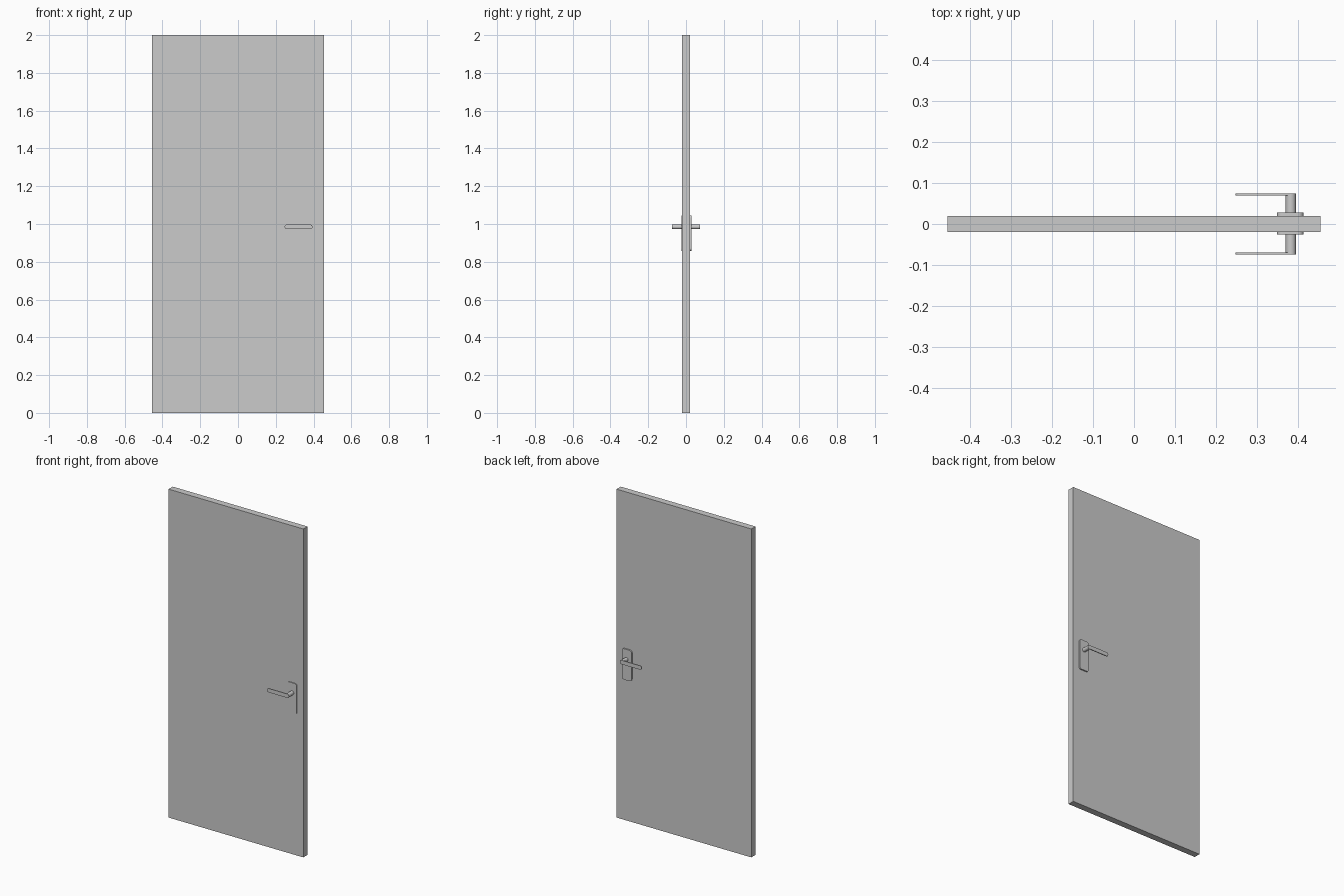
import bpy, bmesh, math
from mathutils import Vector

if "Cube" in bpy.data.objects:
    bpy.data.objects.remove(bpy.data.objects["Cube"])

HANDLE_X, HANDLE_Z = 0.382, 0.985


def finish(name, bm, smooth=True):
    bmesh.ops.recalc_face_normals(bm, faces=bm.faces)
    mesh = bpy.data.meshes.new(name)
    bm.to_mesh(mesh)
    bm.free()
    ob = bpy.data.objects.new(name, mesh)
    bpy.context.collection.objects.link(ob)
    if smooth:
        bpy.ops.object.select_all(action='DESELECT')
        ob.select_set(True)
        bpy.context.view_layer.objects.active = ob
        bpy.ops.object.shade_smooth_by_angle(angle=math.radians(35))
    return ob


def rounded_slab(name, x0, x1, z0, z1, y0, y1, r, steps=8):
    """Rounded rectangle in the xz plane, extruded from y0 to y1."""
    bm = bmesh.new()
    corners = [(x1 - r, z1 - r), (x0 + r, z1 - r), (x0 + r, z0 + r), (x1 - r, z0 + r)]
    verts = []
    for k, (cx, cz) in enumerate(corners):
        for i in range(steps + 1):
            a = math.pi / 2 * (k + i / steps)
            verts.append(bm.verts.new((cx + r * math.cos(a), y0, cz + r * math.sin(a))))
    face = bm.faces.new(verts)
    ext = bmesh.ops.extrude_face_region(bm, geom=[face])
    moved = [g for g in ext['geom'] if isinstance(g, bmesh.types.BMVert)]
    bmesh.ops.translate(bm, verts=moved, vec=Vector((0, y1 - y0, 0)))
    bmesh.ops.remove_doubles(bm, verts=bm.verts, dist=1e-5)
    return finish(name, bm)


# door leaf
bm = bmesh.new()
bmesh.ops.create_cube(bm, size=1)
for v in bm.verts:
    v.co = (v.co.x * 0.908, v.co.y * 0.04, v.co.z * 2 + 1)
finish("door_leaf", bm, smooth=False)

# handle set on each face; the rear plate stands slightly prouder
for side, s, plate_y in (("front", -1, 0.025), ("back", 1, 0.028)):
    # backplate
    rounded_slab(side + "_backplate", 0.348, 0.413, 0.858, 1.046,
                 s * 0.019, s * plate_y, 0.014)
    # spindle neck
    rounded_slab(side + "_handle_neck", HANDLE_X - 0.0125, HANDLE_X + 0.0125,
                 HANDLE_Z - 0.0125, HANDLE_Z + 0.0125, s * 0.024, s * 0.074, 0.01249)
    # flat lever bar with rounded ends
    rounded_slab(side + "_lever", 0.247, HANDLE_X + 0.0125,
                 HANDLE_Z - 0.012, HANDLE_Z + 0.012, s * 0.069, s * 0.0741, 0.01199)
